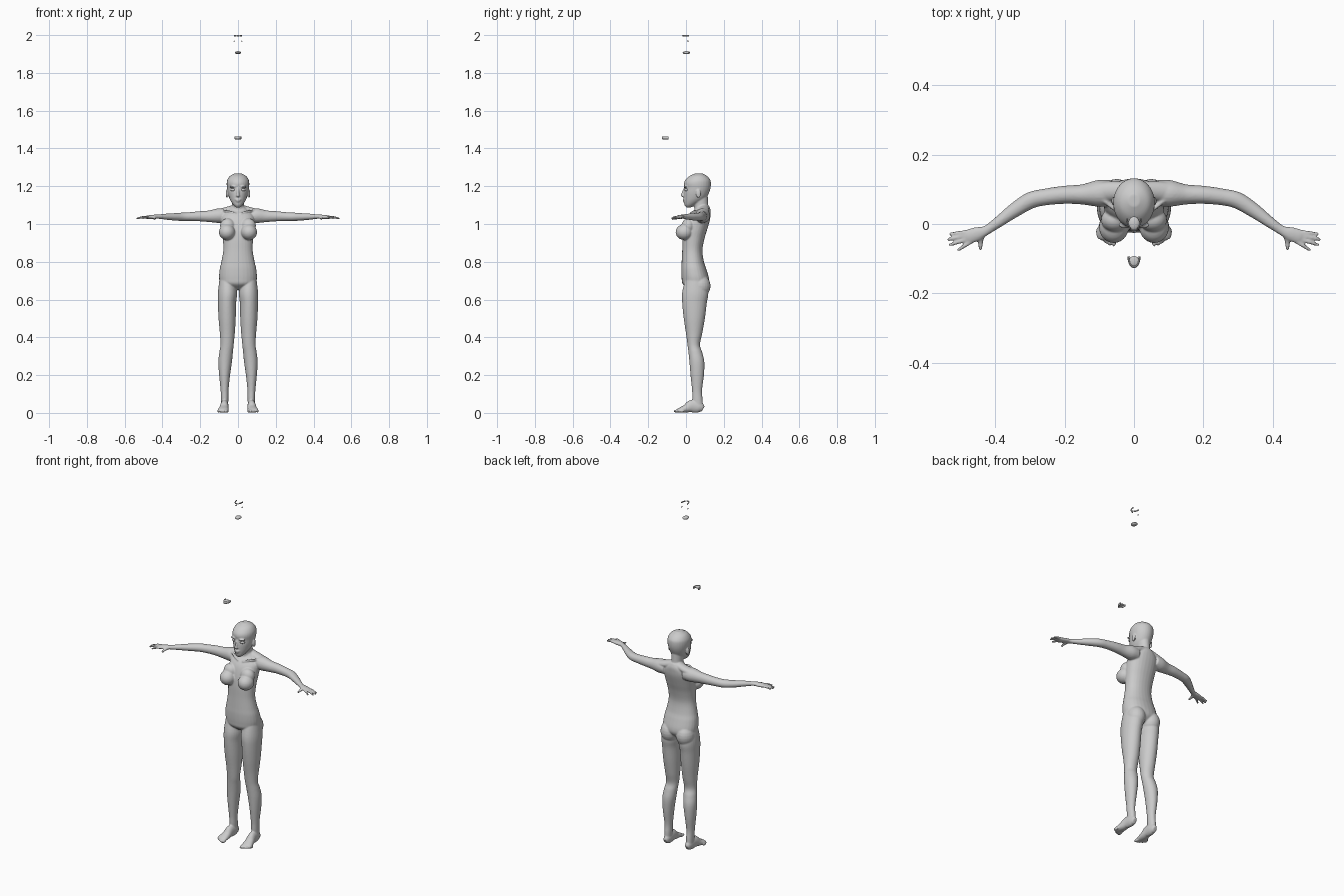
import bpy, bmesh, math
from mathutils import Vector, Matrix

def resample(rows, n=5):
    """Catmull-Rom smoothing through a list of equal-length tuples."""
    out = []
    for i in range(len(rows) - 1):
        p = [rows[max(0, min(len(rows) - 1, i + k))] for k in (-1, 0, 1, 2)]
        for j in range(n):
            t = j / n
            out.append([0.5 * (2*b + (c - a)*t + (2*a - 5*b + 4*c - d)*t*t + (3*b - a - 3*c + d)*t**3)
                        for a, b, c, d in zip(*p)])
    return out + [list(rows[-1])]

def loft(bm, rings, seg=28, power=1.0):
    """Skin elliptical rings given as (centre, half axis, half axis)."""
    loops = []
    for c, a, b in rings:
        loop = []
        for k in range(seg):
            u, v = math.cos(2*math.pi*k/seg), math.sin(2*math.pi*k/seg)
            u, v = math.copysign(abs(u)**power, u), math.copysign(abs(v)**power, v)
            loop.append(bm.verts.new(c + a*u + b*v))
        loops.append(loop)
    for p, q in zip(loops, loops[1:]):
        for k in range(seg):
            bm.faces.new((p[k], p[(k+1) % seg], q[(k+1) % seg], q[k]))
    bm.faces.new(loops[0][::-1])
    bm.faces.new(loops[-1])

def stack(bm, rows, power=1.0, s=1):
    """Upright loft from rows (z, inner x, outer x, front y, back y)."""
    loft(bm, [(Vector((s*(xi+xo)/2, (yf+yb)/2, z)), Vector(((xo-xi)/2, 0, 0)), Vector((0, (yb-yf)/2, 0)))
              for z, xi, xo, yf, yb in resample(rows)], power=power)

def tube(bm, rows, s=1, seg=20):
    """Loft along a path, rows (x, y, z, sideways radius, upward radius)."""
    rows = resample([(s*r[0], *r[1:]) for r in rows])
    pts = [Vector(r[:3]) for r in rows]
    rings = []
    for i, r in enumerate(rows):
        t = (pts[min(i+1, len(pts)-1)] - pts[max(i-1, 0)]).normalized()
        side = t.cross(Vector((0, 0, 1))).normalized()
        rings.append((pts[i], side*r[3], side.cross(t)*r[4]))
    loft(bm, rings, seg)

def blob(bm, c, r, seg=24):
    m = Matrix.Translation(c) @ Matrix.Diagonal((*r, 1))
    bmesh.ops.create_uvsphere(bm, u_segments=seg, v_segments=seg//2, radius=1, matrix=m)

def finish(name, bm):
    bmesh.ops.recalc_face_normals(bm, faces=bm.faces)
    me = bpy.data.meshes.new(name)
    bm.to_mesh(me)
    bm.free()
    for p in me.polygons:
        p.use_smooth = True
    ob = bpy.data.objects.new(name, me)
    bpy.context.collection.objects.link(ob)
    return ob

body = bmesh.new()

# Torso
stack(body, [(z, -w, w, f, b) for z, f, b, w in (
    (.652, .02, .09, .03), (.68, -.016, .118, .088), (.71, -.023, .122, .1), (.76, -.025, .108, .097),
    (.80, -.023, .095, .088), (.86, -.02, .087, .078), (.92, -.018, .097, .08), (.97, -.012, .112, .085),
    (1.02, .002, .126, .088), (1.05, .02, .13, .082), (1.075, .045, .13, .055), (1.095, .052, .122, .033))], .92)
# Neck
stack(body, [(1.05, -.036, .036, .045, .126), (1.09, -.031, .031, .043, .118), (1.15, -.033, .033, .035, .115)])
# Head
stack(body, [(z, -w, w, f, b) for z, f, b, w in (
    (1.087, .002, .025, .009), (1.10, -.008, .05, .024), (1.12, -.011, .085, .038), (1.14, -.012, .108, .047),
    (1.165, -.012, .122, .054), (1.19, -.009, .13, .058), (1.215, -.011, .132, .06), (1.235, -.002, .128, .056),
    (1.255, .02, .11, .042), (1.268, .05, .085, .016))])
# Nose and lips
tube(body, [(0, -.006, 1.19, .006, .006), (0, -.013, 1.17, .006, .008), (0, -.021, 1.15, .008, .008)])
blob(body, (0, -.018, 1.149), (.011, .009, .006))
blob(body, (0, -.009, 1.129), (.017, .009, .0045))
blob(body, (0, -.008, 1.121), (.013, .009, .005))

fingers = [((.472, -.022), (.532, -.029)), ((.478, -.032), (.537, -.045)),
           ((.475, -.042), (.533, -.061)), ((.465, -.048), (.508, -.076))]
for s in (1, -1):
    # Brow ridge, ear, collarbone, shoulder slope
    blob(body, (s*.026, -.003, 1.197), (.02, .01, .005))
    blob(body, (s*.059, .066, 1.16), (.006, .013, .023))
    tube(body, [(.012, .024, 1.055, .006, .006), (.05, .04, 1.066, .006, .006), (.09, .07, 1.072, .006, .006)], s)
    tube(body, [(.01, .095, 1.085, .025, .02), (.06, .095, 1.07, .028, .02), (.1, .092, 1.06, .028, .02)], s)
    # Chest and seat
    blob(body, (s*.058, -.009, .957), (.043, .046, .042))
    blob(body, (s*.055, .012, .99), (.04, .035, .04))
    blob(body, (s*.05, .072, .672), (.051, .058, .062))
    # Leg
    stack(body, [(.72, .02, .096, 0, .1), (.64, .005, .106, -.02, .118), (.58, .01, .106, -.02, .11),
                 (.5, .012, .103, -.012, .1), (.42, .017, .096, 0, .086), (.36, .023, .093, .008, .074),
                 (.32, .027, .099, .013, .086), (.27, .032, .104, .018, .097), (.2, .042, .1, .024, .095),
                 (.12, .05, .092, .032, .085), (.07, .051, .09, .034, .088), (.02, .053, .089, .042, .09)], s=s)
    # Foot and toes
    tube(body, [(.07, .09, .02, .012, .016), (.07, .07, .03, .02, .03), (.072, .03, .035, .022, .034),
                (.075, 0, .023, .025, .022), (.079, -.03, .015, .029, .014), (.081, -.045, .011, .026, .009)], s)
    for i in range(5):
        blob(body, (s*(.058 + .0115*i), -.047 + .0015*i*i, .009), (.008 - .0006*i, .019 - .001*i, .009 - .0005*i), 16)
    # Arm and palm
    tube(body, [(.06, .09, 1.043, .036, .034), (.1, .088, 1.044, .039, .039), (.15, .085, 1.041, .029, .031),
                (.2, .084, 1.041, .026, .027), (.26, .077, 1.039, .024, .023), (.3, .067, 1.038, .024, .022),
                (.345, .039, 1.038, .021, .019), (.39, .006, 1.039, .016, .015), (.425, -.018, 1.039, .014, .011),
                (.45, -.028, 1.038, .02, .011), (.475, -.036, 1.036, .021, .010), (.487, -.04, 1.035, .017, .007)], s)
    # Fingers and thumb
    for (x0, y0), (x1, y1) in fingers:
        tube(body, [(x0, y0, 1.036, .0068, .0068), ((x0+x1)/2, (y0+y1)/2, 1.036, .006, .006),
                    (x1, y1, 1.029, .0045, .0045)], s, 12)
    tube(body, [(.436, -.028, 1.036, .009, .009), (.442, -.05, 1.031, .008, .007), (.441, -.075, 1.026, .005, .005)], s, 12)

# Fuse all body parts into one smooth skin
skin = finish("body", body)
rm = skin.modifiers.new("fuse", 'REMESH')
rm.mode = 'VOXEL'
rm.voxel_size = .0036
rm.use_smooth_shade = True
sm = skin.modifiers.new("soften", 'SMOOTH')
sm.factor = .5
sm.iterations = 5

# Eyeballs
for s, side in ((1, "left"), (-1, "right")):
    bm = bmesh.new()
    blob(bm, (s*.025, .006, 1.181), (.014, .014, .009))
    finish("eye_" + side, bm)

def arch(w, y0, y1, z, r, h, a0=0, a1=180, n=9):
    """Half-oval path bulging towards the front."""
    return [(w*math.cos(t), y1 + (y0 - y1)*math.sin(t), z, r, h)
            for t in (math.radians(a0 + (a1 - a0)*i/(n - 1)) for i in range(n))]

# Loose mouth parts floating above the head
bm = bmesh.new()
tube(bm, arch(.016, -.124, -.093, 1.456, .003, .008), seg=12)
blob(bm, (0, -.107, 1.459), (.015, .015, .005))
finish("lower_mouth_arch", bm)

bm = bmesh.new()
blob(bm, (0, .002, 1.907), (.016, .02, .008))
finish("tongue", bm)

bm = bmesh.new()
for a0, a1 in ((0, 55), (65, 115), (125, 180)):
    tube(bm, arch(.019, -.018, .016, 1.996, .002, .004, a0, a1, 5), seg=10)
finish("upper_arch", bm)

bm = bmesh.new()
for s in (1, -1):
    blob(bm, (s*.02, .01, 1.968), (.003, .006, .003), 12)
finish("small_side_pieces", bm)
